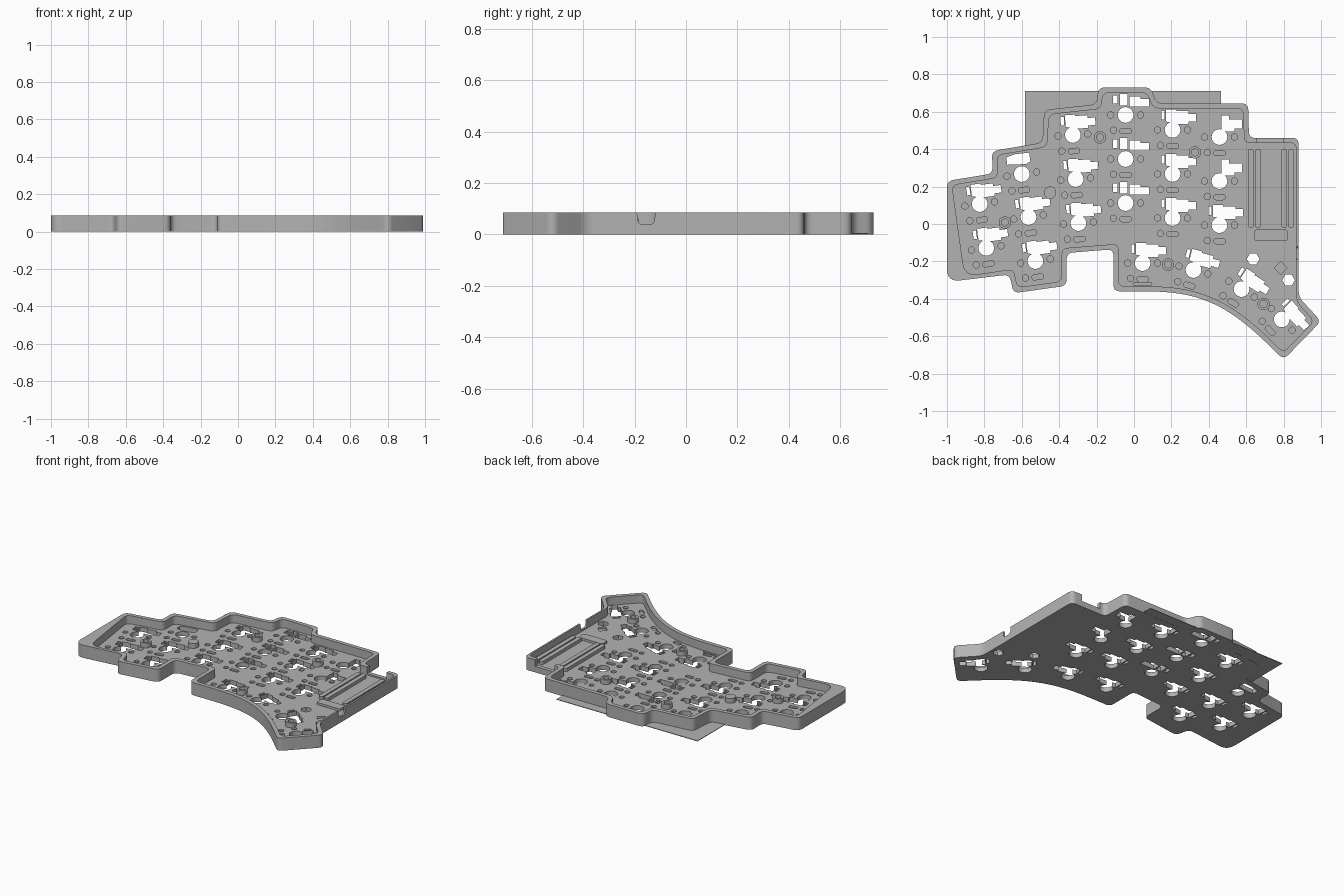
import bpy, bmesh, math
from mathutils import Vector, Matrix

if "Cube" in bpy.data.objects:
    bpy.data.objects.remove(bpy.data.objects["Cube"])

grey = bpy.data.materials.new("neutral_grey_plastic")
grey.use_nodes = True
COLOUR = (0.45, 0.45, 0.45, 1)
grey.diffuse_color = COLOUR
grey.node_tree.nodes["Principled BSDF"].inputs["Base Color"].default_value = COLOUR

HEIGHT, FLOOR, WALL = 0.085, 0.03, 0.027


def rounded(points, radii, steps=6):
    """Replace each corner with a short curve."""
    out, n = [], len(points)
    for i, p in enumerate(points):
        p = Vector(p)
        a, b = Vector(points[i - 1]) - p, Vector(points[(i + 1) % n]) - p
        s = p + a.normalized() * min(radii[i], a.length * 0.499)
        e = p + b.normalized() * min(radii[i], b.length * 0.499)
        for k in range(steps + 1):
            t = k / steps
            out.append(s * (1 - t) ** 2 + p * 2 * t * (1 - t) + e * t ** 2)
    return out


def inset(points):
    """Move every edge of a clockwise outline inward by the wall thickness."""
    lines, n = [], len(points)
    for i in range(n):
        a, b = Vector(points[i]), Vector(points[(i + 1) % n])
        d = (b - a).normalized()
        thick = 0.012 if points[i][0] == points[(i + 1) % n][0] == 0.88 else WALL
        lines.append((a + Vector((d.y, -d.x)) * thick, d))
    out = []
    for i in range(n):
        (p, d), (q, e) = lines[i - 1], lines[i]
        cross = d.x * e.y - d.y * e.x
        gap = q - p
        out.append(p + d * ((gap.x * e.y - gap.y * e.x) / cross))
    return out


def prism(bm, points, z0, z1, matrix=Matrix()):
    low = [bm.verts.new(matrix @ Vector((p[0], p[1], z0))) for p in points]
    high = [bm.verts.new(matrix @ Vector((p[0], p[1], z1))) for p in points]
    n = len(points)
    faces = [bm.faces.new(low), bm.faces.new(high)]
    for i in range(n):
        j = (i + 1) % n
        faces.append(bm.faces.new((low[i], low[j], high[j], high[i])))
    bmesh.ops.recalc_face_normals(bm, faces=faces)


def circle(x, y, r, n=24):
    return [(x + r * math.cos(math.tau * k / n), y + r * math.sin(math.tau * k / n))
            for k in range(n)]


def rect(x0, x1, y0, y1, r=0):
    pts = [(x0, y0), (x0, y1), (x1, y1), (x1, y0)]
    return rounded(pts, [r] * 4, 4) if r else pts


def finish(bm, name):
    mesh = bpy.data.meshes.new(name)
    bm.to_mesh(mesh)
    bm.free()
    mesh.materials.append(grey)
    obj = bpy.data.objects.new(name, mesh)
    bpy.context.collection.objects.link(obj)
    return obj


def activate(obj):
    bpy.ops.object.select_all(action='DESELECT')
    obj.select_set(True)
    bpy.context.view_layer.objects.active = obj


def cut(obj, cutter):
    activate(obj)
    mod = obj.modifiers.new("cut", 'BOOLEAN')
    mod.operation, mod.solver, mod.object = 'DIFFERENCE', 'EXACT', cutter
    mod.use_self = True
    bpy.ops.object.modifier_apply(modifier=mod.name)


# Stepped outline, clockwise from the back left corner
outline = [(-1, .23), (-.755, .27), (-.76, .39), (-.49, .435), (-.48, .61), (-.2, .64),
           (-.19, .73), (.09, .73), (.12, .645), (.61, .645), (.615, .46), (.88, .46),
           (.88, -.39), (1, -.52), (.8, -.725), (.61, -.54), (.43, -.42), (.22, -.36),
           (-.11, -.36), (-.11, -.135), (-.36, -.155), (-.36, -.33),
           (-.645, -.37), (-.665, -.27), (-1, -.31)]
radii = [.035] * len(outline)
radii[15:18] = [1] * 3
radii[-1] = .07
inner = inset(outline)
inner[-1].x = -.905

# Tray body: outer block with a pocket
bm = bmesh.new()
prism(bm, rounded(outline, radii), 0, HEIGHT)
tray = finish(bm, "case_tray")
bm = bmesh.new()
prism(bm, rounded(inner, radii), FLOOR, 0.2)
pocket = finish(bm, "pocket_cutter")

# Wall openings: cable slot at the back, rounded switch notch on the left
bm = bmesh.new()
prism(bm, rect(.655, .8, .40, .52), .04, .2)
slot = finish(bm, "cable_slot_cutter")
bm = bmesh.new()
side = Matrix(((0, 0, 1, 0), (1, 0, 0, 0), (0, 1, 0, 0), (0, 0, 0, 1)))
notch_profile = rounded([(-.205, .2), (-.19, .08), (-.185, .04), (-.125, .04), (-.12, .08),
                         (-.10, .2)], [.015] * 6)
prism(bm, notch_profile, .855, .95, side)
notch = finish(bm, "switch_notch_cutter")

# Key sites: x, y, tilt in degrees, socket kind
keys = [(-.825, .107, 8, 0), (-.6, .267, 8, 1), (-.79, -.128, 8, 0), (-.564, .037, 8, 0),
        (-.527, -.198, 8, 0)]
for x, top, tilt in ((-.327, .476, 4), (-.045, .583, 0), (.206, .503, 0), (.457, .465, 0)):
    for row in range(3):
        kind = 2 if x > .4 and row < 2 else 3 if x == -.045 else 0
        keys.append((x + row * .015 * (tilt > 0), top - row * .2355, tilt, kind))
keys += [(.046, -.209, 0, 0), (.318, -.246, -15, 0), (.575, -.348, -32, 0), (.79, -.51, -46, 0)]

body = [(-.035, .045), (-.035, .108), (.02, .108), (.02, .1), (.085, .1), (.085, .085),
        (.125, .085), (.125, .045), (.085, .045), (.085, .032), (.03, .032)]
small = [(-.07, .06), (-.07, .1), (-.02, .11), (.055, .108), (.055, .06), (.03, .05)]
right = [(.01, .03), (.01, .115), (.05, .115), (.05, .095), (.12, .095), (.12, .045),
         (.08, .045), (.08, .03)]
block = [(.02, .045), (.02, .1), (.08, .1), (.08, .085), (.125, .085), (.125, .045)]

holes, dents = bmesh.new(), bmesh.new()
for x, y, tilt, kind in keys:
    place = Matrix.Translation((x, y, 0)) @ Matrix.Rotation(math.radians(tilt), 4, 'Z')
    prism(holes, circle(0, 0, .042), -.1, .2, place)
    prism(holes, (body, small, right, block)[kind], -.1, .2, place)
    if kind == 0:
        prism(holes, rect(-.06, -.042, .055, .1), -.1, .2, place)
    if kind == 3:
        prism(holes, rect(-.066, -.042, .06, .105), -.1, .2, place)
        prism(holes, rect(-.03, .01, .05, .112), -.1, .2, place)
    # Pin recesses around the key
    for cx, cy in ((-.08, 0), (.08, 0), (-.065, -.082)):
        prism(dents, circle(cx, cy, .017, 16), .018, .2, place)
    prism(dents, rect(-.03, .03, -.1, -.072, .012), .018, .2, place)
for x, y in ((.637, -.187), (.826, -.3)):
    prism(holes, circle(x, y, .034, 6), -.1, .2)
prism(dents, circle(.785, -.235, .035, 4), .018, .2)
prism(dents, rect(-.005, .095, -.327, -.312, .007), .018, .2)
hole_cutter = finish(holes, "key_hole_cutter")
dent_cutter = finish(dents, "recess_cutter")

# Thin sheet that sticks out behind the tray
bm = bmesh.new()
prism(bm, rect(-.583, .465, .39, .71), .001, .005)
sheet = finish(bm, "rear_sheet")

for cutter in (pocket, slot, notch, dent_cutter, hole_cutter):
    cut(tray, cutter)
cut(sheet, hole_cutter)

# Screw posts with bores
posts, bores = bmesh.new(), bmesh.new()
for x, y in ((-.182, .463), (.326, .383), (-.69, .008), (.182, -.217), (.693, -.428)):
    prism(posts, circle(x, y, .033), FLOOR - .005, .062)
    prism(bores, circle(x, y, .019), FLOOR, .2)
prism(posts, circle(-.449, .168, .033), FLOOR - .005, .062)
post_obj = finish(posts, "screw_posts")
bore_cutter = finish(bores, "bore_cutter")
cut(post_obj, bore_cutter)

# Controller rails and end stop
bm = bmesh.new()
for x in (.61, .648, .787, .825):
    prism(bm, rect(x, x + .03, -.02, .4, .012), FLOOR - .005, .052)
rails = finish(bm, "controller_rails")
bm = bmesh.new()
prism(bm, rect(.645, .82, -.09, -.03, .012), FLOOR - .005, .045)
stop = finish(bm, "controller_stop")

for helper in (pocket, slot, notch, dent_cutter, hole_cutter, bore_cutter):
    bpy.data.objects.remove(helper)
for obj in (tray, sheet, post_obj, rails, stop):
    activate(obj)
    bpy.ops.object.shade_smooth_by_angle(angle=math.radians(30))
